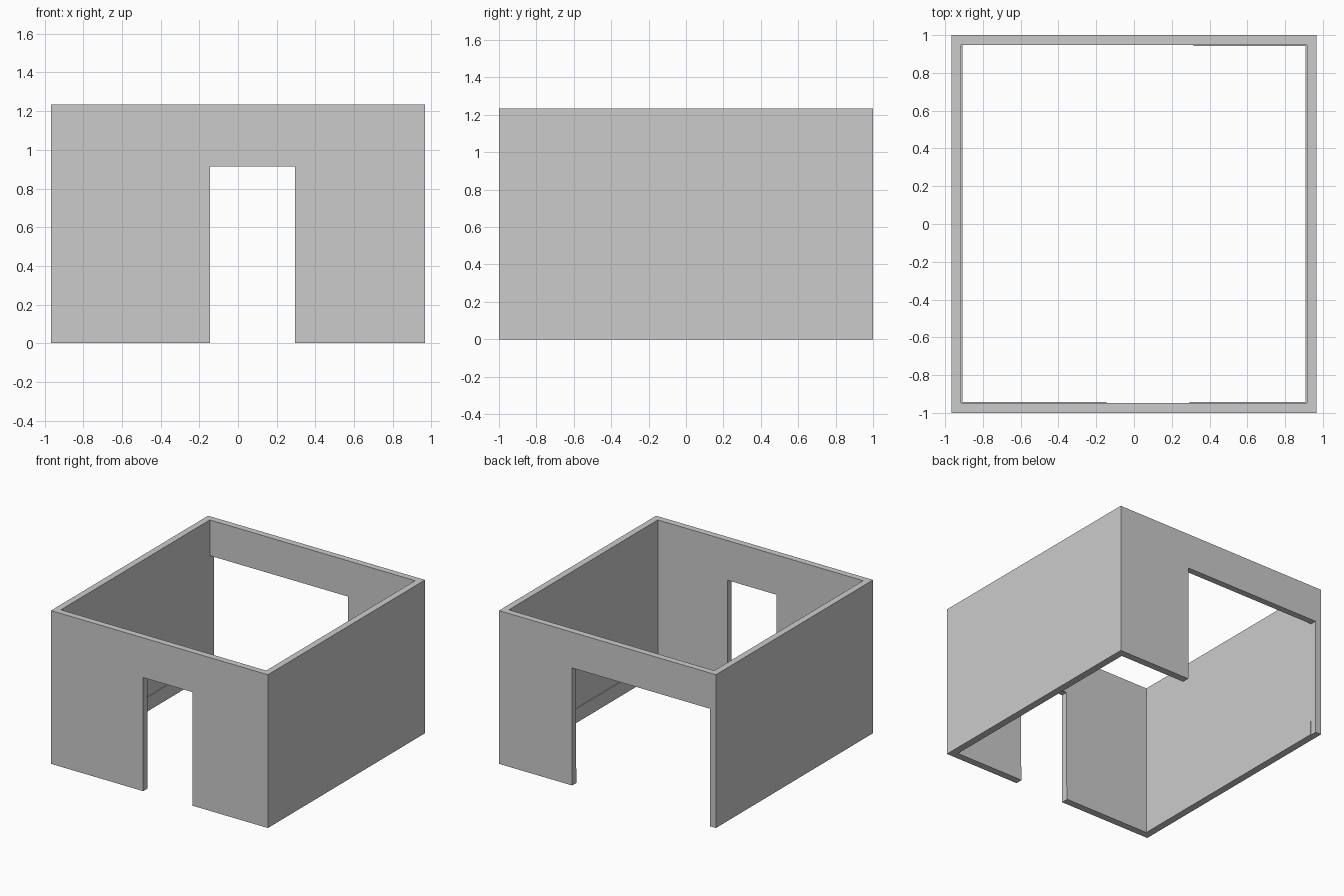
import bpy

if "Cube" in bpy.data.objects:
    bpy.data.objects.remove(bpy.data.objects["Cube"])

# Overall sizes
OX, OY, H = 0.967, 1.0, 1.235      # outer half sizes and height
IX, IY = 0.915, 0.948              # inner half sizes
DOOR = (-0.145, 0.295, 0.915)      # front doorway: left, right, top
GAP = (-IX, 0.315, 0.947)          # wide back opening: left, right, top
BOARD_H, BOARD_T = 0.115, 0.006    # skirting height and thickness


def box(name, lo, hi):
    """Axis-aligned box from its two opposite corners."""
    verts = [(x, y, z) for x in (lo[0], hi[0])
             for y in (lo[1], hi[1]) for z in (lo[2], hi[2])]
    faces = [(0, 1, 3, 2), (4, 6, 7, 5), (0, 4, 5, 1),
             (2, 3, 7, 6), (0, 2, 6, 4), (1, 5, 7, 3)]
    mesh = bpy.data.meshes.new(name)
    mesh.from_pydata(verts, [], faces)
    obj = bpy.data.objects.new(name, mesh)
    bpy.context.collection.objects.link(obj)
    return obj


# Walls: a solid block hollowed out, then pierced front and back
walls = box("walls", (-OX, -OY, 0), (OX, OY, H))
cutters = [
    box("room_cutter", (-IX, -IY, -0.5), (IX, IY, H + 0.5)),
    box("front_door_cutter", (DOOR[0], -1.3, -0.3), (DOOR[1], -0.6, DOOR[2])),
    box("back_opening_cutter", (GAP[0], 0.6, -0.3), (GAP[1], 1.3, GAP[2])),
]
bpy.context.view_layer.objects.active = walls
for cutter in cutters:
    cutter.hide_render = True
    mod = walls.modifiers.new(cutter.name, 'BOOLEAN')
    mod.operation = 'DIFFERENCE'
    mod.solver = 'EXACT'
    mod.object = cutter
    bpy.ops.object.modifier_apply(modifier=mod.name)
    bpy.data.objects.remove(cutter)

# Skirting boards along the foot of every inner wall
paint = bpy.data.materials.new("skirting_paint")
paint.diffuse_color = (0.92, 0.92, 0.92, 1)
paint.use_nodes = True
paint.node_tree.nodes["Principled BSDF"].inputs["Base Color"].default_value = paint.diffuse_color
T = BOARD_T
boards = {
    "skirting_left": (-IX, -IX + T, -IY, IY),
    "skirting_right": (IX - T, IX, -IY, IY),
    "skirting_front_left": (-IX + T, DOOR[0], -IY, -IY + T),
    "skirting_front_right": (DOOR[1], IX - T, -IY, -IY + T),
    "skirting_back": (GAP[1], IX - T, IY - T, IY),
}
for name, (x0, x1, y0, y1) in boards.items():
    board = box(name, (x0, y0, 0), (x1, y1, BOARD_H))
    board.data.materials.append(paint)
